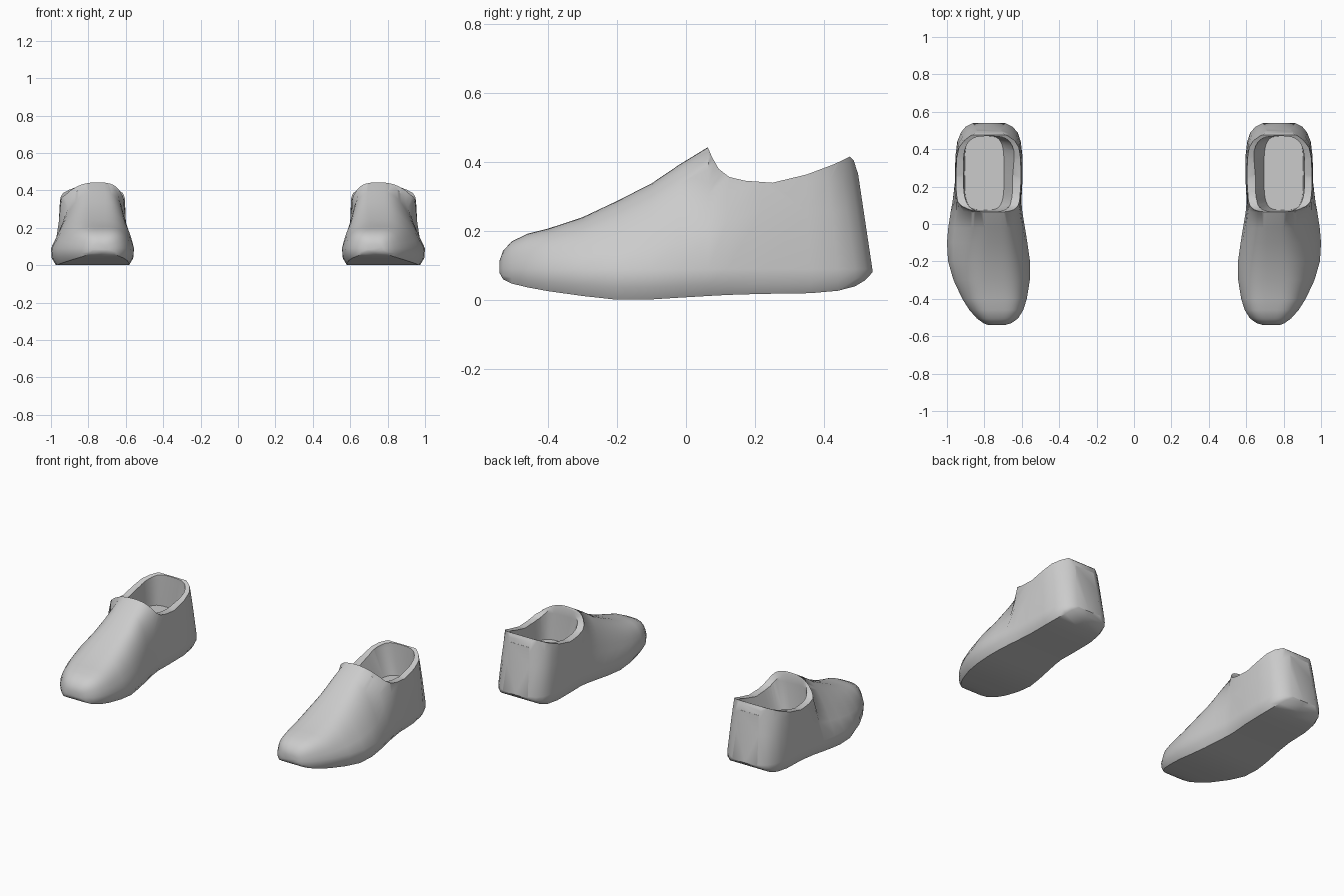
import bpy, bmesh
from math import sin, cos, pi, copysign

if "Cube" in bpy.data.objects:
    bpy.data.objects.remove(bpy.data.objects["Cube"])

def loft(name, rings):
    """Closed solid through a list of equal-length rings."""
    bm = bmesh.new()
    vs = [[bm.verts.new(p) for p in r] for r in rings]
    n = len(vs[0])
    for a, b in zip(vs, vs[1:]):
        for i in range(n):
            j = (i + 1) % n
            bm.faces.new((a[i], a[j], b[j], b[i]))
    bm.faces.new(vs[0])
    bm.faces.new(vs[-1])
    bmesh.ops.recalc_face_normals(bm, faces=bm.faces)
    me = bpy.data.meshes.new(name)
    bm.to_mesh(me)
    bm.free()
    ob = bpy.data.objects.new(name, me)
    bpy.context.collection.objects.link(ob)
    return ob

def spow(v, e):
    return copysign(abs(v) ** e, v)

# Cross sections from toe to heel:
# y, bottom z, top z, inner x, outer x, inner top x, outer top x
STATIONS = [
    (-.54, .078, .115, .69, .78, .70, .77),
    (-.53, .060, .143, .655, .805, .67, .79),
    (-.505, .048, .170, .62, .84, .64, .82),
    (-.46, .037, .192, .592, .88, .615, .85),
    (-.40, .026, .207, .573, .918, .605, .88),
    (-.30, .012, .240, .557, .965, .605, .89),
    (-.20, .001, .287, .556, .994, .605, .89),
    (-.10, .002, .338, .57, 1.0, .61, .88),
    (-.02, .007, .392, .583, .993, .615, .875),
    (.065, .012, .444, .597, .98, .62, .88),
    (.12, .015, .60, .602, .97, .61, .93),
    (.22, .018, .70, .597, .958, .61, .95),
    (.36, .020, .70, .596, .955, .61, .95),
    (.44, .027, .70, .605, .945, .618, .935),
    (.49, .040, .70, .622, .925, .645, .90),
    (.52, .058, .70, .65, .90, .69, .86),
    (.54, .080, .70, .69, .86, .73, .82),
]
WIDEST = .09

def section(y, zb, zt, xi, xo, ti, to):
    c, w = (xi + xo) / 2, (xo - xi) / 2
    tc, tw = (ti + to) / 2, (to - ti) / 2
    pts = []
    for i in range(29):                       # upper arch, outer to inner
        a = pi * i / 28
        e = 2 / 3.4
        X, Z = spow(cos(a), e), abs(sin(a)) ** e if 0 < i < 28 else 0
        low, top = c + w * X, tc + tw * X
        pts.append((low + (top - low) * Z, WIDEST + (zt - WIDEST) * Z))
    for k, f in ((-.98, .4), (-.88, 0), (0, 0), (.88, 0), (.98, .4)):   # sole
        pts.append((c + w * k, zb + (WIDEST - zb) * f))
    lean = .15 * min(max((y - .3) / .2, 0), 1)   # heel leans forward
    return [(x, y - lean * max(z - WIDEST, 0), z) for x, z in pts]

shoe = loft("right_shoe", [section(*s) for s in STATIONS])

# Cutter above the curved collar line
COLLAR = [(.064, .441), (.075, .415), (.095, .38), (.125, .357), (.17, .346),
          (.25, .340), (.35, .364), (.43, .394), (.475, .416), (.486, .405),
          (.497, .37), (.56, .35), (.56, .9), (.064, .9)]
trim = loft("collar_cutter", [[(x, y, z) for y, z in COLLAR] for x in (.4, 1.2)])

# Cutter for the foot opening: sloping inner wall, flat floor
def opening(y0, y1, x0, x1, z, n):
    return [((x0 + x1) / 2 + (x1 - x0) / 2 * spow(cos(t), 2 / n),
             (y0 + y1) / 2 + (y1 - y0) / 2 * spow(sin(t), 2 / n), z)
            for t in (2 * pi * i / 40 for i in range(40))]

cavity = loft("opening_cutter", [opening(.075, .47, .695, .905, .22, 4),
                                 opening(.066, .470, .634, .914, .38, 3.4),
                                 opening(.066, .470, .634, .914, .85, 3.4)])

bpy.context.view_layer.objects.active = shoe
for cutter in (trim, cavity):
    cutter.hide_render = True
    m = shoe.modifiers.new("cut", 'BOOLEAN')
    m.operation, m.solver, m.object = 'DIFFERENCE', 'EXACT', cutter
    bpy.ops.object.modifier_apply(modifier=m.name)
    bpy.data.objects.remove(cutter)

# Mirrored partner
left = bpy.data.objects.new("left_shoe", shoe.data.copy())
bpy.context.collection.objects.link(left)
for v in left.data.vertices:
    v.co.x = -v.co.x
left.data.flip_normals()

for ob in (shoe, left):
    bpy.ops.object.select_all(action='DESELECT')
    ob.select_set(True)
    bpy.context.view_layer.objects.active = ob
    bpy.ops.object.shade_smooth_by_angle(angle=.75)
